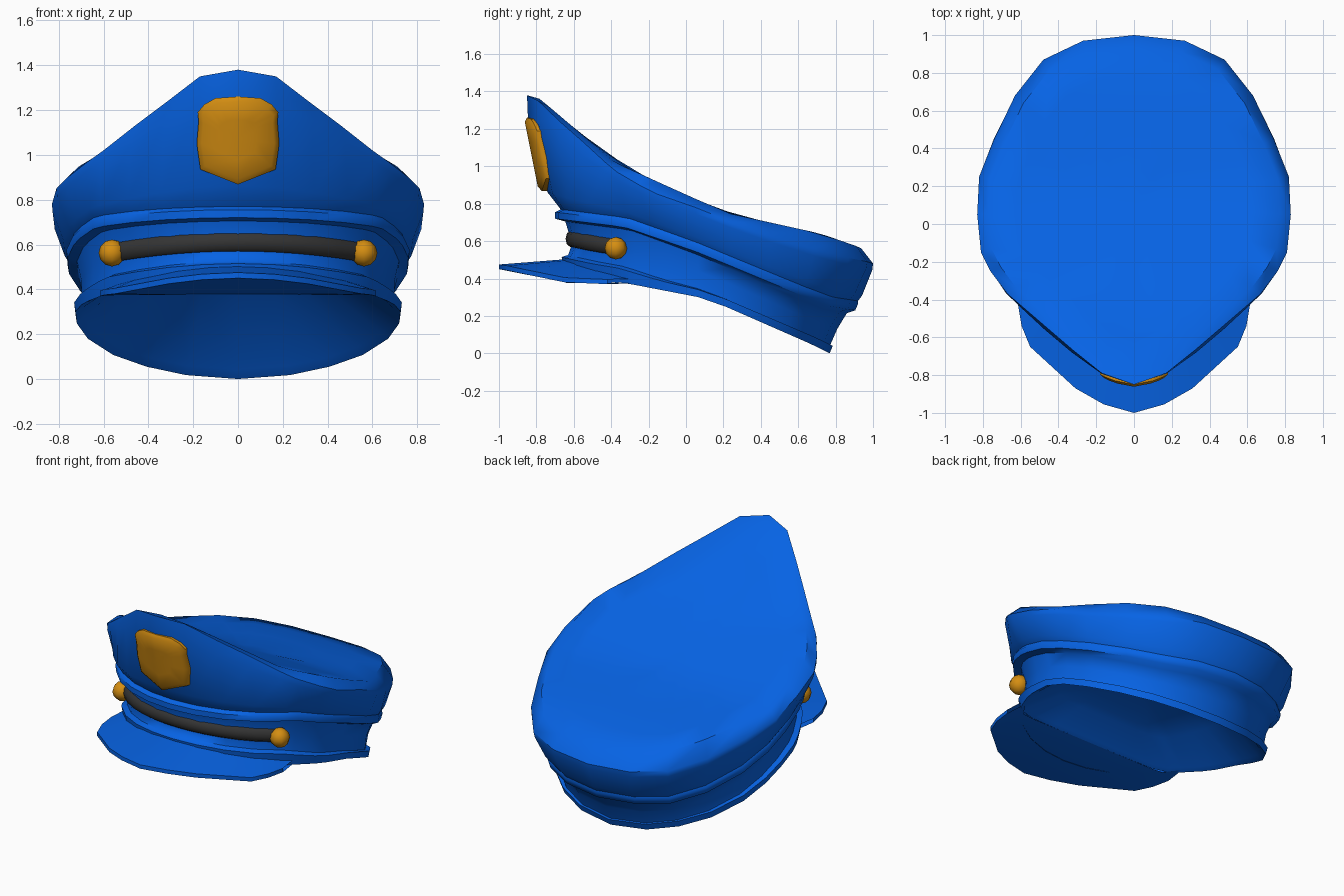
import bpy, bmesh, math
from mathutils import Vector

if "Cube" in bpy.data.objects:
    bpy.data.objects.remove(bpy.data.objects["Cube"])


def material(name, rgb):
    m = bpy.data.materials.new(name)
    m.diffuse_color = (*rgb, 1)
    m.use_nodes = True
    m.node_tree.nodes["Principled BSDF"].inputs["Base Color"].default_value = m.diffuse_color
    return m


BLUE = material("uniform blue", (0.002, 0.125, 0.78))
GOLD = material("gold", (0.66, 0.27, 0.006))
DARK = material("dark grey", (0.035, 0.035, 0.035))


def interp(keys, v):
    """Piecewise linear lookup in a list of (input, output) pairs."""
    if v <= keys[0][0]:
        return keys[0][1]
    for (a, fa), (b, fb) in zip(keys, keys[1:]):
        if v <= b:
            return fa + (fb - fa) * (v - a) / (b - a)
    return keys[-1][1]


def mirror(half):
    """Close a half outline that starts and ends on x = 0."""
    half = [Vector(p) for p in half]
    return half + [Vector((-p.x, p.y, p.z)) for p in reversed(half[1:-1])]


def loft(name, rings, mat, closed=True, tip=None, caps=False, angle=45):
    """Skin a list of equal-length point rings into one object; tip closes the first ring."""
    bm = bmesh.new()
    vs = [[bm.verts.new(p) for p in r] for r in rings]
    n = len(vs[0])
    for a, b in zip(vs, vs[1:]):
        for i in range(n if closed else n - 1):
            j = (i + 1) % n
            bm.faces.new((a[i], a[j], b[j], b[i]))
    if tip is not None:
        c = bm.verts.new(tip)
        for i in range(n):
            bm.faces.new((vs[0][i], vs[0][(i + 1) % n], c))
    if caps:
        bm.faces.new(vs[0])
        bm.faces.new(vs[-1])
    bmesh.ops.recalc_face_normals(bm, faces=bm.faces)
    me = bpy.data.meshes.new(name)
    bm.to_mesh(me)
    bm.free()
    ob = bpy.data.objects.new(name, me)
    bpy.context.collection.objects.link(ob)
    me.materials.append(mat)
    bpy.ops.object.select_all(action='DESELECT')
    bpy.context.view_layer.objects.active = ob
    ob.select_set(True)
    bpy.ops.object.shade_smooth_by_angle(angle=math.radians(angle))
    return ob


# Crown rim, half outline from back to front
CY = 0.12
rim = mirror([(0, 1, .48), (.27, .97, .49), (.48, .87, .51), (.63, .68, .56),
              (.74, .45, .63), (.82, .25, .70), (.83, .05, .78), (.81, -.15, .85),
              (.76, -.25, .90), (.67, -.37, .97), (.60, -.43, 1.02), (.46, -.55, 1.13),
              (.32, -.67, 1.235), (.17, -.79, 1.35), (0, -.85, 1.38)])
angles = [math.atan2((p.y - CY) / (.88 if p.y > CY else .97), p.x / .83) for p in rim]

# Height of the piping line and of the hem, from front (-1) to back (1)
PIPE = [(-1, .755), (-.55, .71), (-.1, .585), (.8, .29), (1, .265)]
HEM = [(-1, .375), (-.6, .378), (0, .29), (.88, .04), (1, 0)]
TOP = [(-.85, 1.38), (-.78, 1.36), (-.38, 1.02), (.22, .75), (.72, .64), (.92, .57), (1, .53)]


def oval(xr, front, back, t, dz=0, lift=0):
    """Oval ring; t blends its height from piping (0) to hem (1), lift raises the front."""
    out = []
    for a in angles:
        u = math.sin(a)
        y = CY + u * ((back - CY) if u > 0 else (CY - front))
        z = interp(PIPE, u) * (1 - t) + interp(HEM, u) * t + dz + lift * max(0, -u) ** 2
        out.append(Vector((xr * math.cos(a), y, z)))
    return out


def crown_ring(low, t, bulge):
    """Ring on the crown wall, bulged outward most at the front."""
    out = []
    for l, r, a in zip(low, rim, angles):
        p = l.lerp(r, t)
        d = Vector((p.x, p.y - CY, 0)).normalized()
        out.append(p + d * (.01 + bulge * max(0, -math.sin(a)) ** 2))
    return out


def top_ring(s):
    pts = [(p.x * s, .1 + (p.y - .1) * s) for p in rim]
    return [Vector((x, y, interp(TOP, y))) for x, y in pts]


# Crown with its top panel
low = oval(.76, -.67, .92, 0, .015)
loft("crown", [top_ring(.2), top_ring(.5), top_ring(.75), top_ring(.93), rim,
               crown_ring(low, .82, .018), crown_ring(low, .15, .034), low], BLUE,
     tip=(0, .1, interp(TOP, .1)))

# Band with piping above and a rolled hem below
hem_bottom = oval(.727, -.64, .768, 1)
loft("band", [low, oval(.768, -.70, .92, 0), oval(.762, -.70, .905, 0, -.035),
              oval(.72, -.645, .86, 0, -.05), oval(.70, -.61, .81, .5, 0, .02),
              oval(.70, -.63, .77, .84, 0, .09), oval(.733, -.665, .785, 1, .04, .1),
              hem_bottom], BLUE, angle=55)

# Lining: hollow underside, cut off straight where the visor begins
CHORD = -.38
opening = [Vector((p.x, max(p.y, CHORD), p.z)) for p in hem_bottom]
mid = Vector((0, .08, .52))


def lining_ring(s, w):
    return [Vector((p.x * (1 - s), p.y + (mid.y - p.y) * s, p.z + (mid.z - p.z) * w))
            for p in opening]


loft("lining", [lining_ring(.6, .95), lining_ring(.32, .75), lining_ring(.05, .08),
                opening], BLUE, tip=mid, angle=60)

# Visor: wedge between the band and the front outline
outer = [(0, -1, .475), (.16, -.955, .468), (.31, -.87, .45), (.55, -.65, .405),
         (.595, -.54, .40), (.615, -.42, .395)]
inner_x = [0, .13, .27, .45, .53, .60]


def both_sides(pts):
    pts = [Vector(p) for p in pts]
    return [Vector((-p.x, p.y, p.z)) for p in reversed(pts[1:])] + pts


inner = [(x, CY - .74 * math.sqrt(1 - (x / .71) ** 2), .505 - .105 * (x / .60) ** 2)
         for x in inner_x]
loft("visor", [both_sides(inner), both_sides(outer),
               both_sides([(x, y, z - .025) for x, y, z in outer]),
               both_sides([(x, y, .375) for x, y, z in inner]),
               both_sides([(x, max(y, CHORD), .375) for x, y, z in inner])],
     BLUE, closed=False)

# Strap along the front of the band
sections = []
for i in range(13):
    x = -.54 + 1.08 * i / 12
    k = math.sqrt(1 - (x / .72) ** 2)
    c = Vector((x, CY - .74 * k, .612 - .045 * (x / .54) ** 2))
    n = Vector((x / .72 ** 2, -k / .74, 0)).normalized()
    sections.append([c + n * (.024 * math.cos(a)) + Vector((0, 0, .042 * math.sin(a)))
                     for a in [math.tau * j / 8 for j in range(8)]])
loft("strap", sections, DARK, caps=True)

# Strap buttons
for side in (-1, 1):
    bpy.ops.mesh.primitive_uv_sphere_add(segments=8, ring_count=6, radius=.06,
                                         location=(side * .562, -.375, .562))
    ob = bpy.context.object
    ob.name = "button_right" if side > 0 else "button_left"
    ob.data.materials.append(GOLD)
    bpy.ops.object.shade_smooth_by_angle(angle=math.radians(50))

# Badge: shield plate folded around the crown front
shield = mirror([(0, 0, 1.26), (.10, 0, 1.253), (.15, 0, 1.225), (.18, 0, 1.19),
                 (.176, 0, 1.15), (.184, 0, 1.05), (.168, 0, .935), (0, 0, .868)])


def badge_ring(s, dy):
    out = []
    for p in shield:
        x, z = p.x * s, 1.07 + (p.z - 1.07) * s
        y = -.79 - .072 * (z - .88) / .36 + .04 * (abs(x) / .18) ** 1.3 + dy
        out.append(Vector((x, y, z)))
    return out


loft("badge", [badge_ring(.45, 0), badge_ring(.88, 0), badge_ring(1, .016),
               badge_ring(1, .055)], GOLD, tip=(0, -.828, 1.07))
